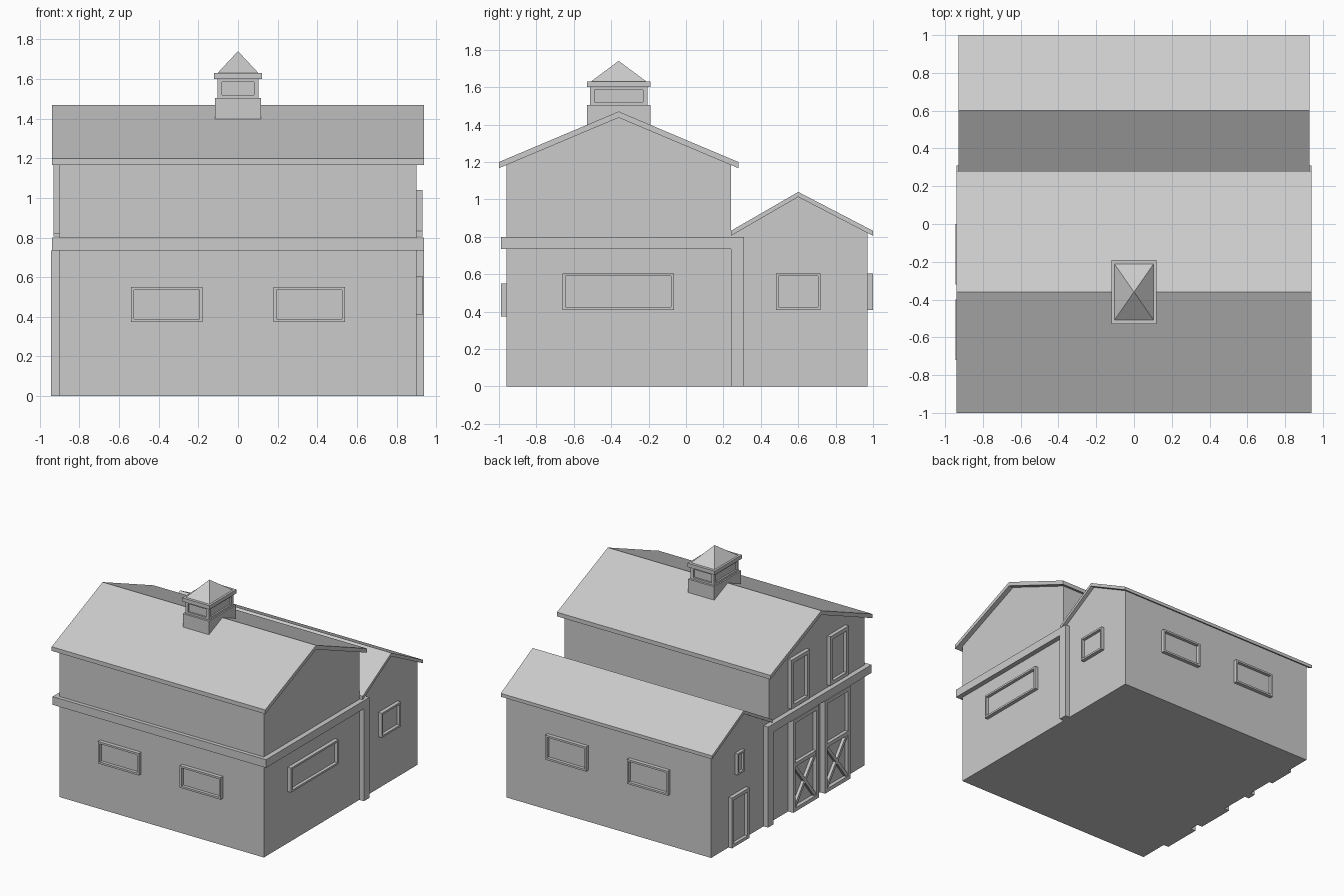
import bpy, bmesh
from mathutils import Vector

if "Cube" in bpy.data.objects:
    bpy.data.objects.remove(bpy.data.objects["Cube"])


def finish(name, bm):
    bmesh.ops.recalc_face_normals(bm, faces=bm.faces[:])
    me = bpy.data.meshes.new(name)
    bm.to_mesh(me)
    bm.free()
    ob = bpy.data.objects.new(name, me)
    bpy.context.collection.objects.link(ob)
    return ob


def loft(name, rings):
    """Bridge equal-sized closed rings and cap both ends."""
    bm = bmesh.new()
    vs = [[bm.verts.new(p) for p in r] for r in rings]
    n = len(vs[0])
    for a, b in zip(vs, vs[1:]):
        for i in range(n):
            bm.faces.new((a[i], a[(i + 1) % n], b[(i + 1) % n], b[i]))
    bm.faces.new(vs[0])
    bm.faces.new(vs[-1])
    return finish(name, bm)


def prism(name, profile, x0, x1):
    """Extrude a (y, z) profile along x."""
    return loft(name, [[(x, y, z) for y, z in profile] for x in (x0, x1)])


def box(name, x0, x1, y0, y1, z0, z1):
    return prism(name, [(y0, z0), (y1, z0), (y1, z1), (y0, z1)], x0, x1)


def place(side, plane, u, z, d):
    """Point on a wall: u along it, d outward from it."""
    return {"front": (u, plane - d, z), "back": (u, plane + d, z),
            "left": (plane - d, u, z), "right": (plane + d, u, z)}[side]


def panel(name, side, plane, u0, u1, z0, z1, out=0.03, border=0.015, recess=0.025):
    """Raised frame with a sunk pane."""
    rings = []
    for b, d in ((0, -0.01), (0, out), (border, out), (border, out - recess)):
        rect = [(u0 + b, z0 + b), (u1 - b, z0 + b), (u1 - b, z1 - b), (u0 + b, z1 - b)]
        rings.append([place(side, plane, u, z, d) for u, z in rect])
    return loft(name, rings)


def bar(name, side, plane, a, b, width, d0, d1):
    """Flat strip between two (u, z) points on a wall."""
    a, b = Vector(a), Vector(b)
    t = (b - a).normalized() * width / 2
    n = Vector((-t.y, t.x))
    pts = [a - n, b - n, b + n, a + n]
    return loft(name, [[place(side, plane, p.x, p.y, d) for p in pts] for d in (d0, d1)])


def gable_roof(name, eave0, ridge, eave1, thick, x0, x1):
    top = [eave0, ridge, eave1]
    prism(name, top + [(y, z - thick) for y, z in reversed(top)], x0, x1)


# Main barn body and roof
prism("main_walls", [(-0.96, 0), (0.24, 0), (0.24, 1.19), (-0.36, 1.445), (-0.96, 1.19)], -0.9, 0.9)
gable_roof("main_roof", (-1.0, 1.2), (-0.36, 1.47), (0.28, 1.2), 0.033, -0.94, 0.94)

# Rear wing body and roof
prism("wing_walls", [(0.24, 0), (0.97, 0), (0.97, 0.83), (0.6, 1.02), (0.24, 0.81)], -0.9, 0.9)
gable_roof("wing_roof", (0.24, 0.832), (0.6, 1.04), (1.0, 0.832), 0.027, -0.93, 0.93)

# Trim band round three sides, and posts where the wing meets the barn
box("front_band", -0.94, 0.94, -0.99, -0.95, 0.735, 0.80)
for s, label in ((-1, "left"), (1, "right")):
    xs = sorted((s * 0.89, s * 0.94))
    box(label + "_band", *xs, -0.99, 0.24, 0.735, 0.80)
    box(label + "_post", *xs, 0.24, 0.31, 0, 0.80)

# Windows on the front, back and right
for s in (-1, 1):
    u0, u1 = sorted((s * 0.18, s * 0.54))
    panel("front_window", "front", -0.96, u0, u1, 0.375, 0.55)
    panel("back_window", "back", 0.97, u0, u1, 0.41, 0.605)
panel("right_main_window", "right", 0.9, -0.66, -0.065, 0.41, 0.605)
panel("right_wing_window", "right", 0.9, 0.48, 0.72, 0.41, 0.605)

# Left side: loft windows and braced barn doors
for s in (-1, 1):
    c = -0.36 + s * 0.245
    panel("loft_window", "left", -0.9, c - 0.115, c + 0.115, 0.82, 1.21, border=0.03)
    c = -0.36 + s * 0.20
    panel("barn_door", "left", -0.9, c - 0.16, c + 0.16, 0, 0.735, out=0.045, border=0.03, recess=0.03)
    bar("door_rail", "left", -0.9, (c - 0.14, 0.37), (c + 0.14, 0.37), 0.03, 0.01, 0.042)
    for k in (-1, 1):
        bar("door_brace", "left", -0.9, (c - 0.13 * k, 0.03), (c + 0.13 * k, 0.36), 0.025, 0.01, 0.038)

# Left side of the wing: small door and vent window
panel("wing_door", "left", -0.9, 0.53, 0.75, 0, 0.40, border=0.025)
panel("wing_vent", "left", -0.9, 0.58, 0.67, 0.55, 0.72, out=0.025, recess=0.02)

# Roof cupola
cy = -0.36
box("cupola_base", -0.115, 0.115, cy - 0.17, cy + 0.17, 1.33, 1.505)
box("cupola_core", -0.09, 0.09, cy - 0.14, cy + 0.14, 1.50, 1.605)
for side, plane in (("front", cy - 0.14), ("back", cy + 0.14)):
    panel("cupola_opening", side, plane, -0.104, 0.104, 1.505, 1.60, out=0.014, recess=0.013)
for side, plane in (("left", -0.09), ("right", 0.09)):
    panel("cupola_opening", side, plane, cy - 0.154, cy + 0.154, 1.505, 1.60, out=0.014, recess=0.013)
box("cupola_cornice", -0.12, 0.12, cy - 0.17, cy + 0.17, 1.60, 1.63)
loft("cupola_roof", [[(a * w, cy + b * h, z) for a, b in ((-1, -1), (1, -1), (1, 1), (-1, 1))]
                     for w, h, z in ((0.108, 0.155, 1.625), (0.001, 0.001, 1.74))])
